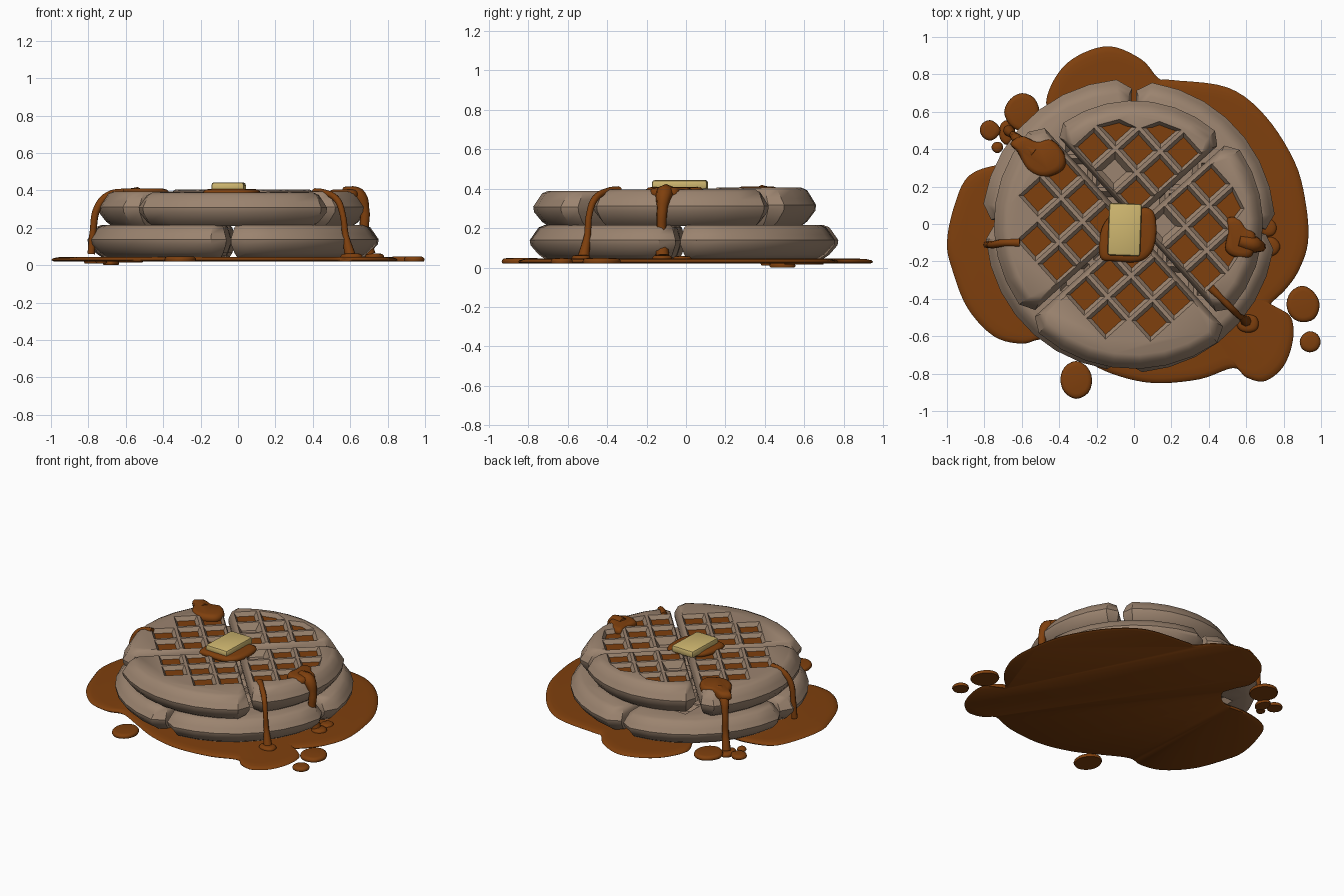
import bpy, bmesh, math, random
from mathutils import Vector, Matrix

if "Cube" in bpy.data.objects:
    bpy.data.objects.remove(bpy.data.objects["Cube"])
random.seed(4)


def material(name, rgb):
    m = bpy.data.materials.new(name)
    m.diffuse_color = (*rgb, 1)
    m.use_nodes = True
    m.node_tree.nodes["Principled BSDF"].inputs["Base Color"].default_value = m.diffuse_color
    return m


WAFFLE = material("waffle", (0.33, 0.23, 0.16))
SYRUP = material("syrup", (0.21, 0.05, 0.004))
BUTTER = material("butter", (0.62, 0.47, 0.16))


def finish(bm, name, mat, angle=35):
    bmesh.ops.recalc_face_normals(bm, faces=bm.faces[:])
    me = bpy.data.meshes.new(name)
    bm.to_mesh(me)
    bm.free()
    ob = bpy.data.objects.new(name, me)
    bpy.context.collection.objects.link(ob)
    me.materials.append(mat)
    smooth(ob, angle)
    return ob


def smooth(ob, angle=35):
    bpy.ops.object.select_all(action='DESELECT')
    ob.select_set(True)
    bpy.context.view_layer.objects.active = ob
    bpy.ops.object.shade_smooth_by_angle(angle=math.radians(angle))


def loft(bm, rings):
    """Closed solid through rings of 3D points."""
    vs = [[bm.verts.new(p) for p in r] for r in rings]
    n = len(vs[0])
    for a, b in zip(vs, vs[1:]):
        for i in range(n):
            bm.faces.new((a[i], a[(i + 1) % n], b[(i + 1) % n], b[i]))
    bm.faces.new(vs[0][::-1])
    bm.faces.new(vs[-1])


# ---- waffle quarters ----
STEPS = (0.11, 0.28, 0.45)
PROFILE = [(0, .075), (.12, .045), (.4, .004), (.55, 0), (.72, .02), (.93, .045), (1, .075)]


def wedge(R, inset, z):
    g = 0.012 + inset * 0.4
    r = R - inset
    pts = [(g + .02, g), (r - .05, g)]
    pts += [(r * math.cos(a), r * math.sin(a))
            for a in (math.radians(7 + 76 * i / 7) for i in range(8))]
    pts += [(g, r - .05), (g, g + .02)]
    return [(x, y, z) for x, y in pts]


def cell(u, v, half, R, z):
    pts = []
    for a, b in ((-1, -1), (1, -1), (1, 1), (-1, 1)):
        p = Vector((u + a * half, v + b * half))
        if p.length > R:
            p *= R / p.length
        pts.append((p.x, p.y, z))
    return pts


def cells():
    return [(u, v) for u in STEPS for v in STEPS if u + v < 0.85]


def quarter(name, R, z0, z1, place):
    bm = bmesh.new()
    loft(bm, [wedge(R, i, z0 + (z1 - z0) * t) for t, i in PROFILE])
    ob = finish(bm, name, WAFFLE)
    cb = bmesh.new()
    for u, v in cells():
        for z, s in ((z1, -1), (z0, 1)):
            loft(cb, [cell(u, v, .082, R - .085, z - s * .01),
                      cell(u, v, .075, R - .095, z),
                      cell(u, v, .046, R - .125, z + s * .045)])
    cut = finish(cb, "pocket_cutter", WAFFLE)
    cut.hide_render = True
    mod = ob.modifiers.new("pockets", 'BOOLEAN')
    mod.operation, mod.solver, mod.object = 'DIFFERENCE', 'EXACT', cut
    bpy.context.view_layer.objects.active = ob
    bpy.ops.object.modifier_apply(modifier=mod.name)
    bpy.data.objects.remove(cut)
    ob.data.transform(place)
    smooth(ob)


def turned(deg, x, y):
    return Matrix.Translation((x, y, 0)) @ Matrix.Rotation(math.radians(deg), 4, 'Z')


names = ("right", "back", "left", "front")
for k, R in enumerate((0.78, 0.79, 0.77, 0.78)):
    quarter("lower_waffle_" + names[k], R, .045, .215, turned(90 * k - 2, -.025, -.015))

fill = bmesh.new()
for k, (R, top) in enumerate(((.69, .395), (.66, .405), (.75, .395), (.775, .388))):
    place = turned(90 * k - 48, 0, 0)
    quarter("upper_waffle_" + names[k], R, .21, top, place)
    for u, v in cells():
        if (k, u, v) in ((1, STEPS[0], STEPS[1]), (0, STEPS[0], STEPS[0])):
            continue  # pockets left dry
        loft(fill, [[place @ Vector(p) for p in cell(u, v, h, R - d, top - z)]
                    for h, d, z in ((.045, .125, .044), (.058, .112, .027))])
finish(fill, "pocket_syrup", SYRUP)


# ---- syrup pools ----
def spline(pts, sub=5):
    out = []
    n = len(pts)
    for i in range(n):
        a, b, c, d = (Vector(pts[(i + j) % n]) for j in (-1, 0, 1, 2))
        for s in range(sub):
            t = s / sub
            out.append(.5 * (2 * b + (c - a) * t + (2 * a - 5 * b + 4 * c - d) * t * t
                             + (3 * b - a - 3 * c + d) * t ** 3))
    return out


def pool(name, pts, z0, z1, edge=.03, sub=5):
    ring = spline(pts, sub)
    c = sum(ring, Vector((0, 0))) / len(ring)
    size = max((p - c).length for p in ring)
    bm = bmesh.new()
    loft(bm, [[(*(c + (p - c) * (1 - e * edge / size)), z0 + (z1 - z0) * t) for p in ring]
              for t, e in ((0, .25), (.3, 0), (.65, .15), (.9, .6), (1, 1.4))])
    finish(bm, name, SYRUP, 50)


def blob(name, x, y, rx, ry, z0, z1, n=8):
    pts = []
    for i in range(n):
        a, w = math.tau * i / n, random.uniform(.92, 1.06)
        pts.append((x + rx * w * math.cos(a), y + ry * w * math.sin(a)))
    pool(name, pts, z0, z1, .02, 3)


pool("syrup_puddle", [
    (.93, -.1), (.92, .1), (.86, .33), (.7, .58), (.5, .73), (.2, .77), (.13, .78), (.04, .88),
    (-.13, .95), (-.3, .9), (-.41, .8), (-.47, .65), (-.42, .52), (-.4, .42), (-.5, .32),
    (-.7, .32), (-.88, .26), (-.96, .1), (-1, -.1), (-.97, -.25), (-.89, -.45), (-.75, -.6),
    (-.6, -.64), (-.48, -.62), (-.3, -.71), (-.12, -.8), (.1, -.85), (.35, -.83), (.53, -.77),
    (.6, -.82), (.7, -.84), (.8, -.76), (.85, -.62), (.84, -.5), (.77, -.45), (.73, -.43),
    (.81, -.35), (.88, -.25)], .02, .045, .06)

for i, (x, y, rx, ry, z) in enumerate((
        (-.31, -.83, .09, .1, .02), (.9, -.43, .09, .1, .02), (.94, -.63, .056, .055, .02),
        (-.77, .5, .055, .055, .01), (-.6, .6, .09, .1, .015), (-.68, .49, .045, .065, 0),
        (-.73, .41, .032, .03, .01), (.72, -.02, .045, .05, .03), (.73, -.12, .05, .055, .035),
        (.61, -.53, .06, .05, .035))):
    blob("syrup_drop_%d" % (i + 1), x, y, rx, ry, z, z + .028)

# ---- syrup on top of the stack ----
pool("syrup_under_butter", [(-.18, -.05), (-.18, -.18), (-.1, -.2), (.03, -.2), (.1, -.14),
                            (.12, -.02), (.09, .08), (-.03, .08), (-.13, .04)], .375, .408, .03)
pool("syrup_patch_left", [(-.37, .37), (-.38, .29), (-.48, .25), (-.57, .29), (-.62, .38),
                          (-.66, .43), (-.6, .47), (-.52, .44), (-.44, .45)], .36, .41, .03)
pool("syrup_patch_right", [(.65, -.06), (.63, -.17), (.55, -.18), (.49, -.14), (.5, -.05),
                           (.5, .03), (.56, .03), (.6, -.02)], .36, .405, .025)


# ---- syrup drips running down the sides ----
def drip(name, pts):
    cu = bpy.data.curves.new(name, 'CURVE')
    cu.dimensions = '3D'
    cu.bevel_depth, cu.bevel_resolution = 1, 2
    cu.use_fill_caps = True
    cu.resolution_u = 5
    sp = cu.splines.new('BEZIER')
    sp.bezier_points.add(len(pts) - 1)
    for b, (x, y, z, r) in zip(sp.bezier_points, pts):
        b.co, b.radius = (x, y, z), r
        b.handle_left_type = b.handle_right_type = 'AUTO'
    cu.materials.append(SYRUP)
    ob = bpy.data.objects.new(name, cu)
    bpy.context.collection.objects.link(ob)
    bpy.ops.object.select_all(action='DESELECT')
    ob.select_set(True)
    bpy.context.view_layer.objects.active = ob
    bpy.ops.object.convert(target='MESH')


drip("drip_right", [(.56, -.09, .385, .035), (.64, -.11, .37, .045), (.675, -.12, .3, .028),
                    (.675, -.125, .18, .025), (.7, -.12, .06, .036)])
drip("drip_front_right", [(.41, -.34, .388, .024), (.47, -.4, .385, .018), (.53, -.46, .35, .018),
                          (.56, -.49, .27, .016), (.575, -.5, .16, .017), (.6, -.52, .05, .03)])
drip("drip_left", [(-.61, -.1, .385, .026), (-.69, -.1, .375, .02), (-.75, -.11, .31, .02),
                   (-.775, -.11, .18, .018), (-.785, -.11, .06, .02)])
drip("drip_back_left", [(-.53, .38, .39, .03), (-.61, .44, .36, .032), (-.64, .47, .27, .022),
                        (-.65, .48, .14, .022), (-.67, .5, .03, .03)])

# ---- butter pat ----
bm = bmesh.new()
bmesh.ops.create_cube(bm, size=1)
bmesh.ops.transform(bm, verts=bm.verts[:], matrix=turned(-2, -.05, -.03)
                    @ Matrix.Translation((0, 0, .418)) @ Matrix.Diagonal((.175, .28, .05, 1)))
bmesh.ops.bevel(bm, geom=bm.edges[:], offset=.014, segments=2, profile=.5, affect='EDGES')
finish(bm, "butter_pat", BUTTER, 40)
